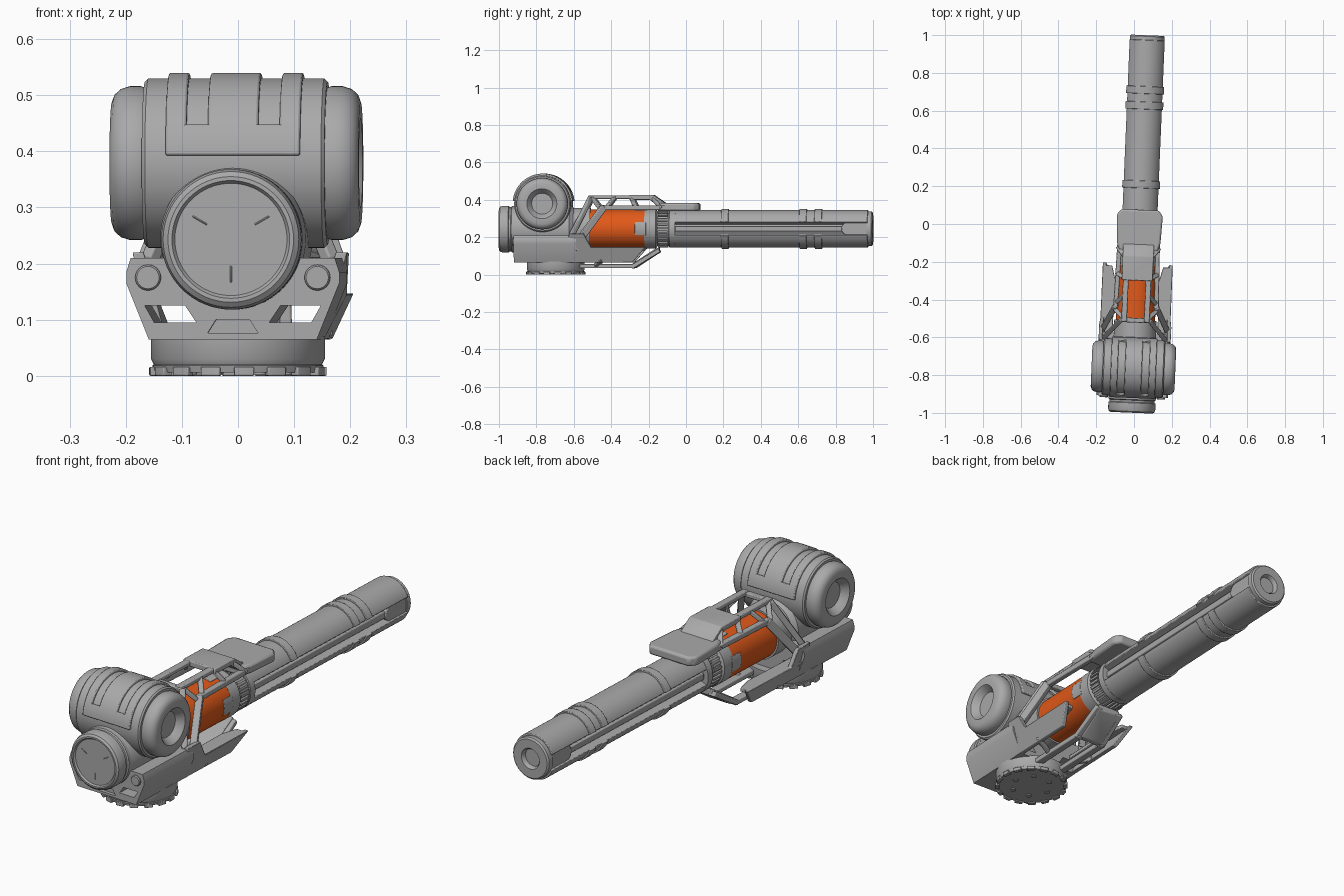
import bpy, bmesh, math
from mathutils import Matrix, Vector

if "Cube" in bpy.data.objects:
    bpy.data.objects.remove(bpy.data.objects["Cube"])


def material(name, rgb):
    m = bpy.data.materials.new(name)
    m.use_nodes = True
    m.diffuse_color = (*rgb, 1)
    m.node_tree.nodes["Principled BSDF"].inputs["Base Color"].default_value = (*rgb, 1)
    return m


GREY = material("grey metal", (0.4, 0.4, 0.4))
ORANGE = material("orange paint", (0.75, 0.1, 0.01))
parts = []
AXIS = 0.245   # height of the barrel line


def finish(name, bm, mat=GREY, bevel=0):
    bmesh.ops.remove_doubles(bm, verts=bm.verts, dist=1e-5)
    bmesh.ops.recalc_face_normals(bm, faces=bm.faces)
    me = bpy.data.meshes.new(name)
    bm.to_mesh(me)
    bm.free()
    me.materials.append(mat)
    ob = bpy.data.objects.new(name, me)
    bpy.context.collection.objects.link(ob)
    if bevel:
        b = ob.modifiers.new("soft edges", "BEVEL")
        b.width, b.segments, b.limit_method = bevel, 2, "ANGLE"
    parts.append(ob)
    return ob


def place(axis, u, v, t):
    return {"x": (t, u, v), "y": (u, t, v), "z": (u, v, t)}[axis]


def prism(name, pts, axis, lo, hi, bevel=0.004, mat=GREY):
    """Extrude a 2D outline along an axis."""
    bm = bmesh.new()
    a = [bm.verts.new(place(axis, u, v, lo)) for u, v in pts]
    b = [bm.verts.new(place(axis, u, v, hi)) for u, v in pts]
    bm.faces.new(a)
    bm.faces.new(b)
    for i in range(len(pts)):
        j = (i + 1) % len(pts)
        bm.faces.new((a[i], a[j], b[j], b[i]))
    return finish(name, bm, mat, bevel)


def lathe(name, profile, axis, cu, cv, mat=GREY, seg=64):
    """Turn (radius, distance) points around an axis."""
    bm = bmesh.new()
    rings = []
    for r, t in profile:
        rings.append([bm.verts.new(place(axis, cu + r * math.cos(math.tau * k / seg),
                                         cv + r * math.sin(math.tau * k / seg), t)) for k in range(seg)])
    for p, q in zip(rings, rings[1:]):
        for k in range(seg):
            n = (k + 1) % seg
            bm.faces.new((p[k], p[n], q[n], q[k]))
    return finish(name, bm, mat)


def arc(cu, cv, r0, r1, a0, a1, n=24):
    """Outline of a ring sector, in degrees."""
    ang = [math.radians(a0 + (a1 - a0) * i / n) for i in range(n + 1)]
    return ([(cu + r1 * math.cos(a), cv + r1 * math.sin(a)) for a in ang]
            + [(cu + r0 * math.cos(a), cv + r0 * math.sin(a)) for a in reversed(ang)])


def beam(name, p, q, w, h):
    p, q = Vector(p), Vector(q)
    d = q - p
    bm = bmesh.new()
    rot = d.to_track_quat("Y", "Z").to_matrix().to_4x4()
    bmesh.ops.create_cube(bm, size=1, matrix=Matrix.Translation((p + q) / 2) @ rot
                          @ Matrix.Diagonal((w, d.length + w * 0.6, h, 1)))
    return finish(name, bm, GREY, 0.004)


def box_pts(u0, u1, v0, v1):
    return [(u0, v0), (u1, v0), (u1, v1), (u0, v1)]


def cut(ob, cutter):
    m = ob.modifiers.new("cut", "BOOLEAN")
    m.operation, m.object, m.solver = "DIFFERENCE", cutter, "EXACT"
    bpy.context.view_layer.objects.active = ob
    bpy.ops.object.modifier_apply(modifier=m.name)
    parts.remove(cutter)
    bpy.data.objects.remove(cutter)


# Base turntable with toothed edge
BY = -0.697
lathe("base", [(0, 0.006), (0.15, 0.006), (0.153, 0.018), (0.15, 0.02), (0.155, 0.03),
               (0.155, 0.07), (0, 0.07)], "z", 0, BY)
for i in range(16):
    a = i * 22.5
    prism("base_tooth", arc(0, BY, 0.14, 0.158, a, a + 13, 4), "z", 0, 0.016, 0.002)
for i in range(6):
    a = math.tau * i / 6
    lathe("base_bolt", [(0, 0.002), (0.012, 0.002), (0.012, 0.01)], "z",
          0.085 * math.cos(a), BY + 0.085 * math.sin(a), seg=12)

# Lower housing with two tunnels and a front pocket
half = [(0.15, 0.065), (0.19, 0.165), (0.19, 0.185), (0.182, 0.21)]
housing = prism("housing", half + [(-x, z) for x, z in reversed(half)], "y", -0.915, -0.58, 0)
for s in (1, -1):
    cut(housing, prism("tunnel_cutter", [(s * 0.065, 0.095), (s * 0.14, 0.095), (s * 0.157, 0.125),
                                         (s * 0.085, 0.125)], "y", -1, -0.5, 0))
cut(housing, prism("pocket_cutter", [(-0.045, 0.076), (0.045, 0.076), (0.03, 0.1), (-0.03, 0.1)],
                   "y", -1, -0.9, 0))

# Side wings, bolts and shelves
for s in (1, -1):
    wing = prism("wing", [(-0.62, 0.065), (-0.28, 0.065), (-0.21, 0.147), (-0.5, 0.147), (-0.54, 0.22),
                          (-0.62, 0.22)], "x", s * 0.148, s * 0.168, 0.003)
    for v in wing.data.vertices:
        v.co.x += s * 0.43 * (min(v.co.z, 0.16) - 0.105)
    prism("wing_shelf", [(s * 0.12, -0.62), (s * 0.175, -0.62), (s * 0.175, -0.225), (s * 0.135, -0.225),
                         (s * 0.115, -0.3)], "z", 0.13, 0.147, 0.003)
    lathe("front_bolt", [(0, -0.924), (0.02, -0.924), (0.023, -0.92), (0.023, -0.9)], "y",
          s * 0.151, 0.175, seg=24)

# Front cap and body
lathe("body", [(0, -0.93), (0.118, -0.93), (0.13, -0.9), (0.13, -0.62), (0.112, -0.6), (0.112, -0.51),
               (0, -0.51)], "y", 0, AXIS)
lathe("front_cap", [(0, -0.993), (0.1, -0.993), (0.105, -1), (0.112, -1), (0.121, -0.993), (0.125, -0.98),
                    (0.125, -0.948), (0.119, -0.944), (0.119, -0.934), (0.125, -0.93), (0.125, -0.9),
                    (0, -0.9)], "y", 0, AXIS - 0.002)
for a in (30, 150, 270):
    c, s = math.cos(math.radians(a)), math.sin(math.radians(a))
    beam("cap_mark", (0.05 * c, -0.992, AXIS + 0.05 * s), (0.078 * c, -0.992, AXIS + 0.078 * s), 0.004, 0.004)

# Cross drum with dished ends
DY, DZ = -0.762, 0.379
lathe("drum_middle", [(0, -0.163), (0.145, -0.163), (0.151, -0.157), (0.151, 0.157), (0.145, 0.163),
                      (0, 0.163)], "x", DY, DZ)
for s in (1, -1):
    lathe("drum_end", [(0, s * 0.15), (0.134, s * 0.16), (0.137, s * 0.17), (0.137, s * 0.19),
                       (0.132, s * 0.206), (0.122, s * 0.217), (0.108, s * 0.222), (0.08, s * 0.222),
                       (0.074, s * 0.216), (0.056, s * 0.19), (0, s * 0.19)], "x", DY, DZ)
    prism("drum_rib", arc(DY, DZ, 0.145, 0.161, 5, 175, 40), "x", s * 0.083, s * 0.12)
prism("drum_rib_middle", arc(DY, DZ, 0.145, 0.161, 5, 175, 40), "x", -0.045, 0.045)
for a in (5, 154):
    prism("drum_pad", arc(DY, DZ, 0.145, 0.161, a, a + 21, 6), "x", -0.1, 0.1)

# Orange canister, collar and toothed ring
lathe("canister", [(0, -0.515), (0.1, -0.515), (0.104, -0.51), (0.104, -0.2), (0, -0.2)], "y", 0, AXIS, ORANGE)
lathe("collar", [(0, -0.22), (0.105, -0.22), (0.105, -0.16), (0.092, -0.152), (0.092, -0.09), (0, -0.09)],
      "y", 0, AXIS)
for a in (0, 90, 180, 270):
    prism("collar_tab", arc(0, AXIS, 0.09, 0.106, a - 20, a + 20, 10), "y", -0.27, -0.21, 0.002)
for i in range(32):
    a = i * 360 / 32
    prism("ring_tooth", arc(0, AXIS, 0.085, 0.101, a, a + 6, 2), "y", -0.148, -0.095, 0)

# Barrel: core, two slotted shells, bands and muzzle
lathe("barrel_core", [(0, -0.09), (0.07, -0.09), (0.07, 0.98), (0, 0.98)], "y", 0, AXIS)
lathe("barrel_root", [(0, -0.09), (0.098, -0.09), (0.101, -0.086), (0.101, -0.055), (0, -0.055)], "y", 0, AXIS)
for a in (20, 200):
    prism("barrel_shell", arc(0, AXIS, 0.06, 0.1, a, a + 140, 40), "y", -0.06, 0.975, 0.003)
    for y in (0.21, 0.628, 0.71):
        prism("barrel_band", arc(0, AXIS, 0.09, 0.107, a, a + 140, 40), "y", y - 0.02, y + 0.02, 0.002)
lathe("muzzle", [(0, 0.95), (0.038, 0.95), (0.04, 0.992), (0.046, 1), (0.085, 1), (0.092, 0.994),
                 (0.092, 0.97), (0, 0.97)], "y", 0, AXIS)
nose = [(0.87 + 0.035 * math.cos(a), AXIS + 0.035 * math.sin(a))
        for a in [math.pi * (0.5 + k / 12) for k in range(13)]]
for s in (1, -1):
    prism("slot_insert", nose + [(0.98, AXIS - 0.035), (0.98, AXIS + 0.035)], "x", s * 0.05, s * 0.086)
    beam("slot_rod", (s * 0.07, -0.05, AXIS), (s * 0.07, 0.84, AXIS), 0.02, 0.03)

# Open cage above the canister
for s in (1, -1):
    beam("cage_main_strut", (s * 0.165, -0.55, 0.205), (s * 0.11, -0.44, 0.355), 0.03, 0.035)
    beam("cage_front_strut", (s * 0.16, -0.605, 0.21), (s * 0.075, -0.51, 0.405), 0.025, 0.025)
    beam("cage_side_rail", (s * 0.108, -0.44, 0.358), (s * 0.1, -0.1, 0.358), 0.025, 0.025)
    beam("cage_roof_rail", (s * 0.06, -0.51, 0.414), (s * 0.06, -0.18, 0.414), 0.03, 0.02)
    for top, low in ((-0.5, -0.46), (-0.38, -0.42), (-0.29, -0.265), (-0.18, -0.13)):
        beam("cage_rib", (s * 0.066, top, 0.412), (s * 0.106, low, 0.36), 0.022, 0.018)
beam("cage_cross_bar", (-0.07, -0.51, 0.41), (0.07, -0.51, 0.41), 0.025, 0.02)
prism("cage_roof", [(-0.3, 0.425), (-0.17, 0.425), (-0.11, 0.384), (-0.08, 0.35), (-0.13, 0.35),
                    (-0.19, 0.4), (-0.3, 0.4)], "x", -0.082, 0.082)
plan = [(0.1, -0.15), (0.115, -0.1), (0.122, 0.045), (0.1, 0.075)]
prism("rear_cover", plan + [(-x, y) for x, y in reversed(plan)], "z", 0.34, 0.382, 0.01)

# Lower guard under the canister
for s in (1, -1):
    beam("guard_rail", (s * 0.062, -0.6, 0.045), (s * 0.062, -0.28, 0.045), 0.035, 0.022)
    beam("guard_rise", (s * 0.062, -0.28, 0.045), (s * 0.055, -0.15, 0.125), 0.035, 0.022)
    beam("guard_brace", (s * 0.07, -0.48, 0.05), (s * 0.15, -0.45, 0.08), 0.02, 0.02)
prism("guard_plate", [(-0.29, 0.036), (-0.265, 0.036), (-0.14, 0.118), (-0.14, 0.145), (-0.16, 0.14),
                      (-0.29, 0.055)], "x", -0.055, 0.055)

# Turn the whole assembly slightly and smooth curved faces
turn = Matrix.Translation((0.029, 0, 0)) @ Matrix.Rotation(math.radians(-2.4), 4, "Z")
bpy.ops.object.select_all(action="DESELECT")
for ob in parts:
    ob.data.transform(turn)
    ob.select_set(True)
bpy.context.view_layer.objects.active = parts[0]
bpy.ops.object.shade_smooth_by_angle(angle=math.radians(35))
